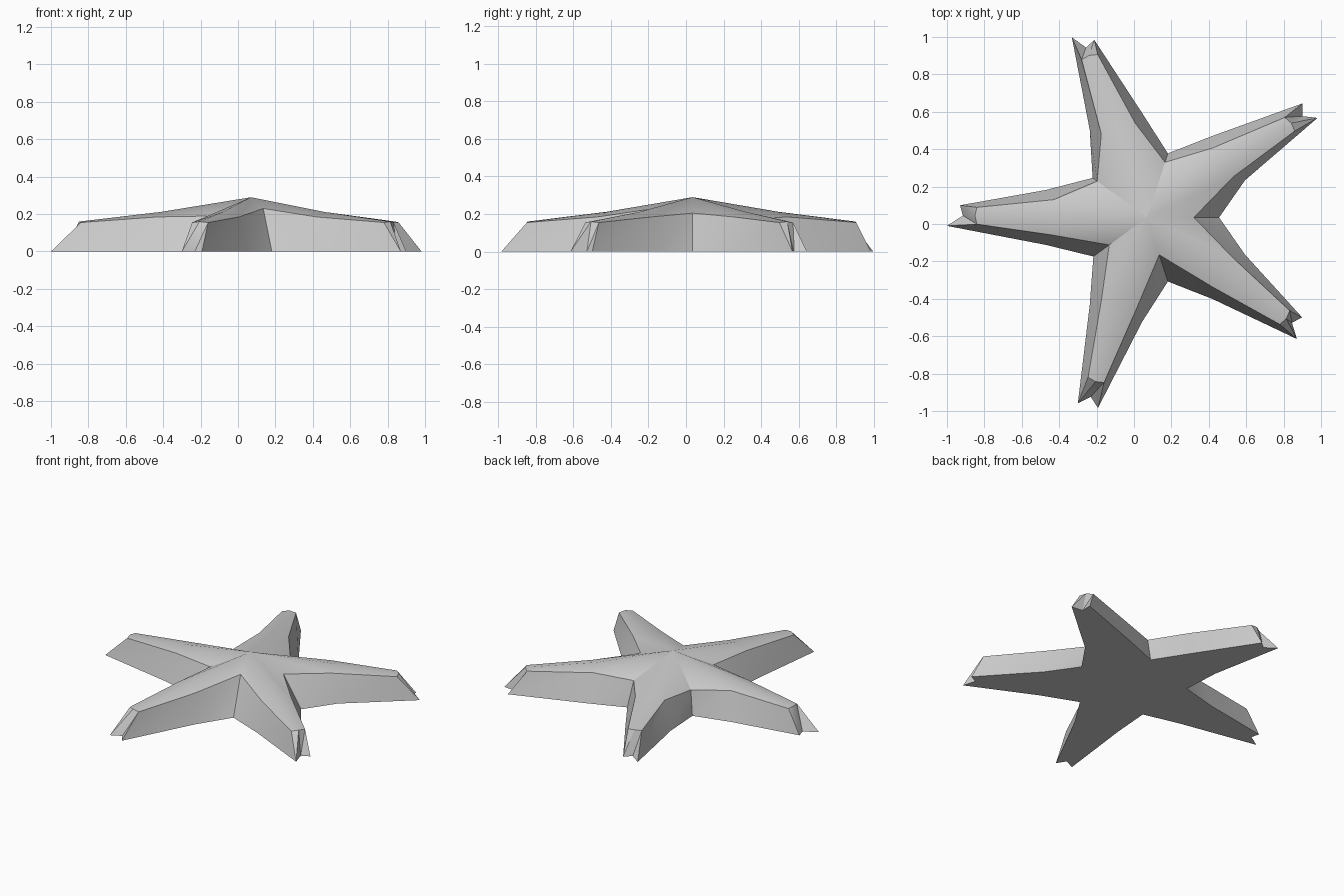
import bpy, bmesh, math

if "Cube" in bpy.data.objects:
    bpy.data.objects.remove(bpy.data.objects["Cube"])

CX, CY = 0.07, 0.035
APEX_Z = 0.29
# per arm: axis angle, tip length of the two corners (cw, ccw), sideways tip shift
arms = [(36, 1.05, 1.03, -0.05), (108, 0.99, 1.04, 0.03), (180, 1.0, 1.07, -0.01),
        (252, 1.06, 1.05, 0.01), (324, 1.03, 0.985, 0.0)]
# valley clockwise of each arm: base radius, top radius, top height
valleys = [(0.385, 0.25, 0.205), (0.36, 0.31, 0.17), (0.36, 0.33, 0.165),
           (0.355, 0.25, 0.19), (0.36, 0.21, 0.23)]

bm = bmesh.new()


def polar(deg, r, z, lat=0.0):
    a = math.radians(deg)
    return bm.verts.new((CX + r * math.cos(a) - lat * math.sin(a),
                         CY + r * math.sin(a) + lat * math.cos(a), z))


apex = polar(0, 0, APEX_Z)
base_v = [polar(a[0] - 36, v[0], 0) for a, v in zip(arms, valleys)]
top_v = [polar(a[0] - 36, v[1], v[2]) for a, v in zip(arms, valleys)]
outline = []

for i, (ang, l_cw, l_ccw, sh) in enumerate(arms):
    j = (i + 1) % 5
    # flat base edge of the arm
    base = [base_v[i],
            polar(ang, 0.54, 0, -0.147), polar(ang, l_cw, 0, sh - 0.055),
            polar(ang, (l_cw + l_ccw) / 2 - 0.05, 0, sh),
            polar(ang, l_ccw, 0, sh + 0.055), polar(ang, 0.54, 0, 0.147),
            base_v[j]]
    # upper edge of the arm
    top = [top_v[i],
           polar(ang, 0.50, 0.185, -0.095), polar(ang, 0.91, 0.155, sh * 0.9 - 0.045),
           polar(ang, 0.92, 0.16, sh * 0.9),
           polar(ang, 0.91, 0.155, sh * 0.9 + 0.045), polar(ang, 0.50, 0.185, 0.095),
           top_v[j]]
    ridge = polar(ang, 0.48, 0.212, 0)
    # sloping walls and tip
    for k in range(6):
        bm.faces.new((base[k], base[k + 1], top[k + 1]))
        bm.faces.new((base[k], top[k + 1], top[k]))
    # roof fan
    bm.faces.new((apex, top[0], top[1]))
    bm.faces.new((apex, top[1], ridge))
    bm.faces.new((apex, ridge, top[5]))
    bm.faces.new((apex, top[5], top[6]))
    bm.faces.new((ridge, top[1], top[2], top[3]))
    bm.faces.new((ridge, top[3], top[4], top[5]))
    outline += base[:-1]

# flat underside
bm.faces.new(outline[::-1])
bmesh.ops.triangulate(bm, faces=bm.faces[:])
bmesh.ops.recalc_face_normals(bm, faces=bm.faces[:])

mesh = bpy.data.meshes.new("starfish_body")
bm.to_mesh(mesh)
bm.free()
star = bpy.data.objects.new("starfish_body", mesh)
bpy.context.collection.objects.link(star)
bpy.context.view_layer.objects.active = star
star.select_set(True)
bpy.ops.object.shade_smooth_by_angle(angle=math.radians(30))
